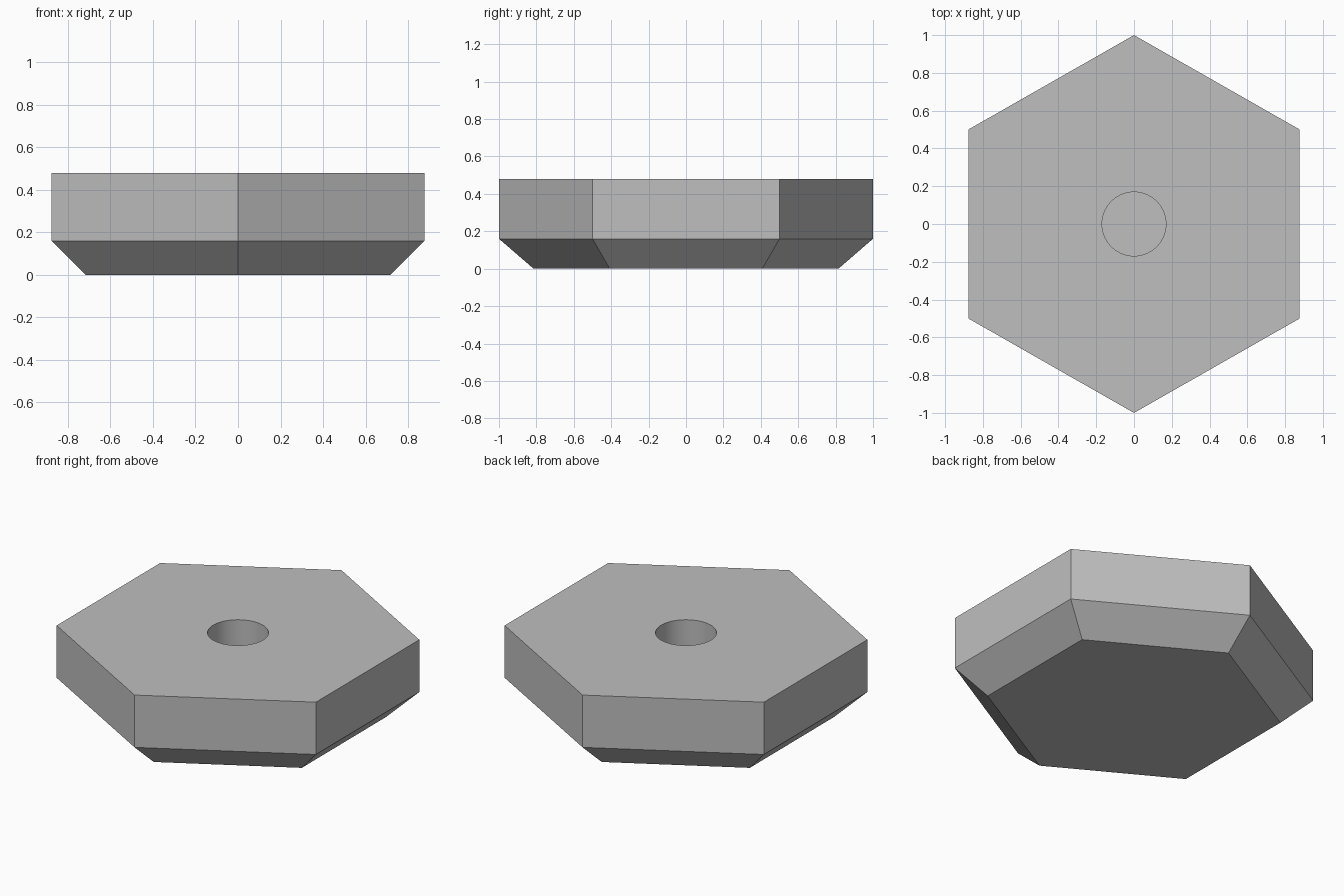
import bpy
import bmesh
from math import sin, cos, tau

cube = bpy.data.objects.get("Cube")
if cube:
    bpy.data.objects.remove(cube, do_unlink=True)

grey = bpy.data.materials.new("plain grey")
grey.use_nodes = True
colour = (0.52, 0.52, 0.52, 1)
grey.diffuse_color = colour
grey.node_tree.nodes["Principled BSDF"].inputs["Base Color"].default_value = colour

TOP, SHOULDER, HOLE_FLOOR = 0.48, 0.16, 0.16
HOLE_SIDES = 64


def ring(bm, sides, rx, ry, z):
    """Closed ring of vertices with a corner on the y axis."""
    verts = [bm.verts.new((rx * sin(tau * i / sides), ry * cos(tau * i / sides), z))
             for i in range(sides)]
    return verts


def wall(bm, lower, upper):
    """Band of quads between two equal rings."""
    n = len(lower)
    return [bm.faces.new((lower[i], lower[(i + 1) % n], upper[(i + 1) % n], upper[i]))
            for i in range(n)]


bm = bmesh.new()

# Hexagonal body with a chamfered underside
base = ring(bm, 6, 0.828, 0.815, 0)
shoulder = ring(bm, 6, 1.013, 1.0, SHOULDER)
rim = ring(bm, 6, 1.013, 1.0, TOP)
bm.faces.new(base)
wall(bm, base, shoulder)
wall(bm, shoulder, rim)

# Blind round hole in the middle of the top
hole_floor = ring(bm, HOLE_SIDES, 0.169, 0.169, HOLE_FLOOR)
hole_rim = ring(bm, HOLE_SIDES, 0.169, 0.169, TOP)
bm.faces.new(hole_floor)
for face in wall(bm, hole_floor, hole_rim):
    face.smooth = True

# Top face around the hole
open_edges = [e for e in bm.edges if e.is_boundary]
bmesh.ops.triangle_fill(bm, edges=open_edges, use_beauty=True)
bmesh.ops.recalc_face_normals(bm, faces=bm.faces)

mesh = bpy.data.meshes.new("hexagonal_body")
bm.to_mesh(mesh)
bm.free()
mesh.materials.append(grey)
body = bpy.data.objects.new("hexagonal_body", mesh)
bpy.context.collection.objects.link(body)

# Smooth hole wall, crisp edges elsewhere
bpy.ops.object.select_all(action="DESELECT")
body.select_set(True)
bpy.context.view_layer.objects.active = body
bpy.ops.object.shade_smooth_by_angle(angle=0.5)
